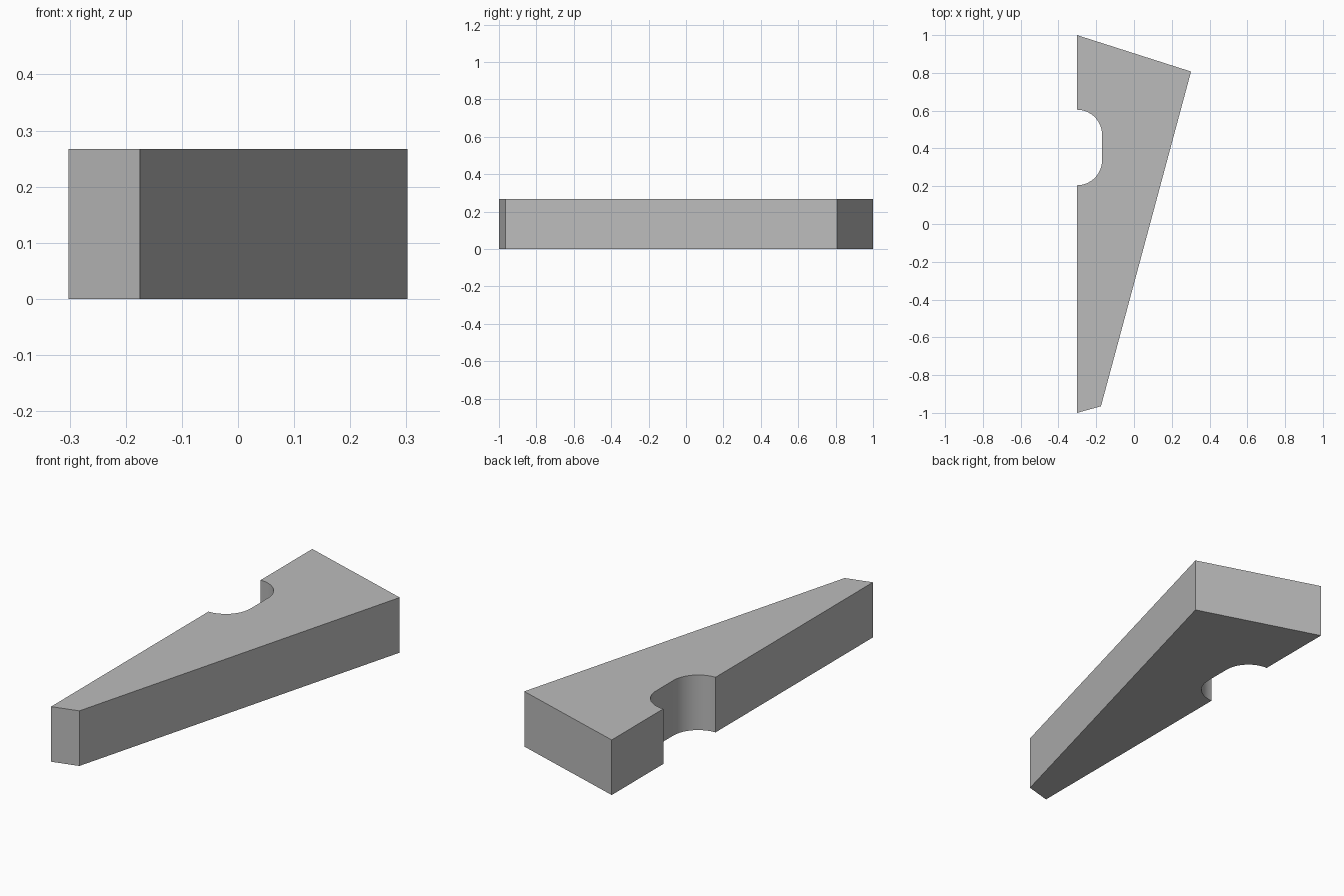
import bpy, bmesh
from math import sin, cos, pi, radians

cube = bpy.data.objects.get("Cube")
if cube:
    bpy.data.objects.remove(cube, do_unlink=True)

HEIGHT = 0.267
LEFT = -0.302     # straight edge holding the notch
RADIUS = 0.133    # notch corner radius
STEPS = 16


def arc(cx, cy, start, end):
    """Points on a notch corner, angles in units of pi."""
    angles = [pi * (start + (end - start) * i / STEPS) for i in range(STEPS + 1)]
    return [(cx + RADIUS * cos(a), cy + RADIUS * sin(a)) for a in angles]


# Plain grey material
grey = bpy.data.materials.new("plain_grey")
grey.use_nodes = True
colour = (0.5, 0.5, 0.5, 1)
grey.diffuse_color = colour
grey.node_tree.nodes["Principled BSDF"].inputs["Base Color"].default_value = colour

# Tapered outline with a rounded notch in the straight edge
outline = [(LEFT, -1), (-0.175, -0.965), (0.302, 0.807), (LEFT, 1)]
outline += arc(LEFT, 0.605 - RADIUS, 0.5, 0)
outline += arc(LEFT, 0.205 + RADIUS, 0, -0.5)

# Extrude the outline into a solid block
bm = bmesh.new()
base = bm.faces.new([bm.verts.new((x, y, 0)) for x, y in outline])
top = bmesh.ops.extrude_face_region(bm, geom=[base], use_keep_orig=True)
top_verts = [g for g in top["geom"] if isinstance(g, bmesh.types.BMVert)]
bmesh.ops.translate(bm, vec=(0, 0, HEIGHT), verts=top_verts)
bmesh.ops.recalc_face_normals(bm, faces=bm.faces)

mesh = bpy.data.meshes.new("notched_wedge")
bm.to_mesh(mesh)
bm.free()
mesh.materials.append(grey)
wedge = bpy.data.objects.new("notched_wedge", mesh)
bpy.context.collection.objects.link(wedge)

# Smooth the notch corners, keep the block edges crisp
bpy.ops.object.select_all(action="DESELECT")
wedge.select_set(True)
bpy.context.view_layer.objects.active = wedge
bpy.ops.object.shade_smooth_by_angle(angle=radians(12))
